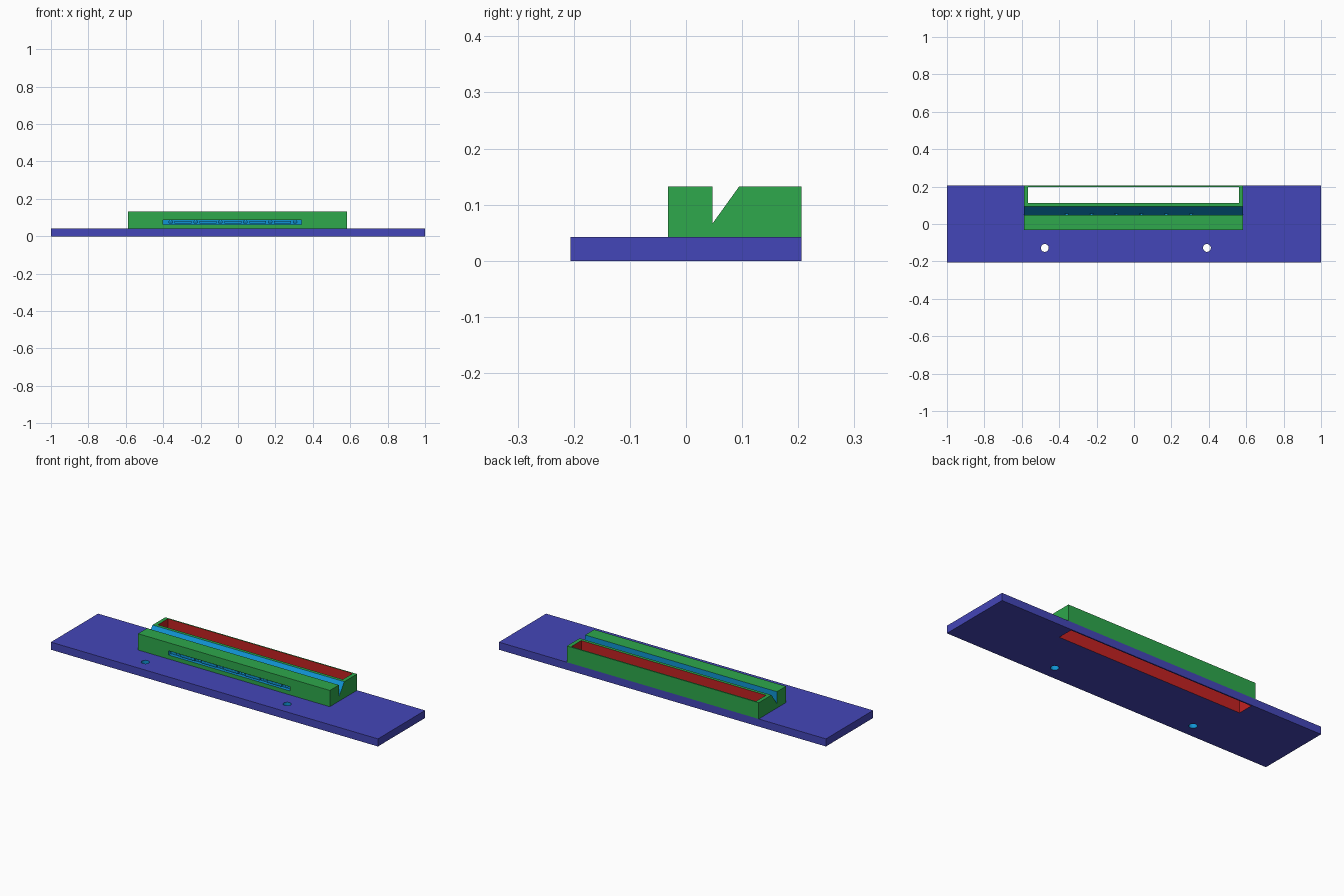
import bpy, bmesh, math

if "Cube" in bpy.data.objects:
    bpy.data.objects.remove(bpy.data.objects["Cube"])


def material(name, rgb):
    m = bpy.data.materials.new(name)
    lin = [(c / 255 / 12.92) if c < 11 else ((c / 255 + 0.055) / 1.055) ** 2.4 for c in rgb]
    m.diffuse_color = (*lin, 1)
    m.use_nodes = True
    m.node_tree.nodes["Principled BSDF"].inputs["Base Color"].default_value = m.diffuse_color
    return m


BLUE = material("plate_blue", (68, 70, 184))
GREEN = material("block_green", (46, 168, 76))
RED = material("pocket_red", (196, 34, 34))
CYAN = material("cut_cyan", (16, 148, 212))


def prism(name, profile, x0, x1, mat):
    """Extrude a y-z profile along x."""
    bm = bmesh.new()
    face = bm.faces.new([bm.verts.new((x0, y, z)) for y, z in profile])
    ext = bmesh.ops.extrude_face_region(bm, geom=[face])["geom"]
    bmesh.ops.translate(bm, vec=(x1 - x0, 0, 0),
                        verts=[g for g in ext if isinstance(g, bmesh.types.BMVert)])
    bmesh.ops.recalc_face_normals(bm, faces=bm.faces[:])
    me = bpy.data.meshes.new(name)
    bm.to_mesh(me)
    bm.free()
    ob = bpy.data.objects.new(name, me)
    bpy.context.collection.objects.link(ob)
    me.materials.append(mat)
    return ob


def box(name, x0, x1, y0, y1, z0, z1, mat):
    return prism(name, [(y0, z0), (y1, z0), (y1, z1), (y0, z1)], x0, x1, mat)


def cylinder(name, r, depth, loc, rot, mat):
    bpy.ops.mesh.primitive_cylinder_add(vertices=20, radius=r, depth=depth,
                                        location=loc, rotation=rot)
    ob = bpy.context.object
    ob.name = name
    ob.data.materials.append(mat)
    return ob


def boolean(target, tool, op):
    """Apply a boolean that keeps the tool's colour, then drop the tool."""
    mod = target.modifiers.new(op, 'BOOLEAN')
    mod.operation, mod.object = op, tool
    mod.solver, mod.material_mode = 'EXACT', 'TRANSFER'
    bpy.context.view_layer.objects.active = target
    bpy.ops.object.modifier_apply(modifier=mod.name)
    bpy.data.objects.remove(tool, do_unlink=True)


# Base plate with the raised block fused on top
mount = box("mounting_plate_with_block", -1, 1, -0.206, 0.206, 0, 0.042, BLUE)
block = box("block", -0.589, 0.584, -0.032, 0.206, 0.042, 0.132, GREEN)
boolean(mount, block, 'UNION')

# Long pocket through block and plate
boolean(mount, box("pocket", -0.568, 0.562, 0.112, 0.199, -0.1, 0.3, RED), 'DIFFERENCE')

# Groove with one upright and one sloped wall
groove = prism("groove", [(0.047, 0.066), (0.139, 0.194), (0.047, 0.194)], -0.7, 0.7, CYAN)
boolean(mount, groove, 'DIFFERENCE')

# Screw holes
for x in (-0.477, 0.39):
    boolean(mount, cylinder("screw_hole", 0.021, 0.2, (x, -0.128, 0), (0, 0, 0), CYAN),
            'DIFFERENCE')

# Shallow wiring channel along the front
boolean(mount, box("channel", -0.402, 0.339, -0.06, -0.012, 0.064, 0.087, CYAN), 'DIFFERENCE')

# Small holes from the channel into the groove
for i in range(6):
    x = -0.36 + 0.133 * i
    hole = cylinder("pin_hole", 0.0095, 0.1, (x, 0.005, 0.0765), (math.pi / 2, 0, 0), CYAN)
    boolean(mount, hole, 'DIFFERENCE')

# Raised cable guides inside the channel, between the holes
for i in range(5):
    x = -0.36 + 0.133 * (i + 0.5)
    box("cable_guide", x - 0.045, x + 0.045, -0.024, -0.012, 0.069, 0.082, CYAN)
